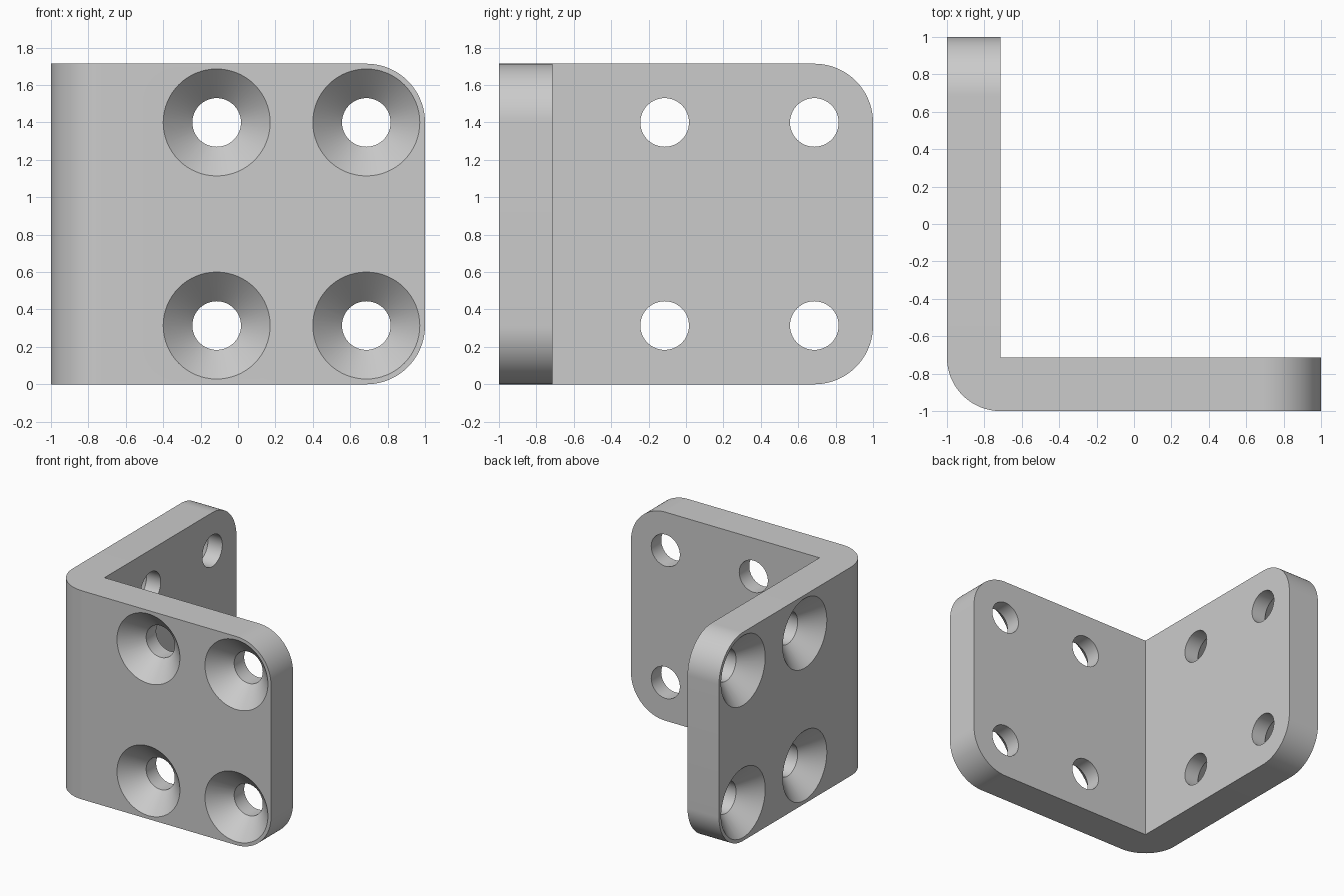
import bpy, bmesh
from math import radians, pi
from mathutils import Matrix

cube = bpy.data.objects.get("Cube")
if cube:
    bpy.data.objects.remove(cube, do_unlink=True)

HEIGHT, THICK = 1.714, 0.286
CORNER = 0.314                      # rounded plate corners, concentric with outer holes
HOLE_R, SINK_R = 0.13, 0.286
ALONG = (-0.114, 0.686)
LEVELS = (CORNER, HEIGHT - CORNER)

grey = bpy.data.materials.new("plain grey")
grey.use_nodes = True
colour = (0.6, 0.6, 0.6, 1)
grey.diffuse_color = colour
grey.node_tree.nodes["Principled BSDF"].inputs["Base Color"].default_value = colour


def make_object(name, bm):
    bmesh.ops.recalc_face_normals(bm, faces=bm.faces)
    mesh = bpy.data.meshes.new(name)
    bm.to_mesh(mesh)
    bm.free()
    mesh.materials.append(grey)
    obj = bpy.data.objects.new(name, mesh)
    bpy.context.collection.objects.link(obj)
    return obj


def round_edges(bm, test, radius):
    edges = [e for e in bm.edges if test(*(v.co for v in e.verts))]
    bmesh.ops.bevel(bm, geom=edges, offset=radius, segments=24,
                    profile=0.5, affect='EDGES', clamp_overlap=False)


# L-shaped angle bracket, extruded upward
inner = THICK - 1
outline = [(-1, -1), (1, -1), (1, inner), (inner, inner), (inner, 1), (-1, 1)]
bm = bmesh.new()
base = bm.faces.new([bm.verts.new((x, y, 0)) for x, y in outline])
top = bmesh.ops.extrude_face_region(bm, geom=[base])["geom"]
bmesh.ops.translate(bm, vec=(0, 0, HEIGHT),
                    verts=[v for v in top if isinstance(v, bmesh.types.BMVert)])
bmesh.ops.recalc_face_normals(bm, faces=bm.faces)

# Rounded outer bend, then rounded free corners of both plates
round_edges(bm, lambda a, b: max(a.x, a.y, b.x, b.y) < -0.99, THICK)
round_edges(bm, lambda a, b: a.z == b.z and
            (min(a.x, b.x) > 0.99 or min(a.y, b.y) > 0.99), CORNER)
bracket = make_object("angle_bracket", bm)

# Countersunk screw holes: a turned cutter pointing inward along +y
profile = [(SINK_R, -0.1), (SINK_R, 0), (HOLE_R, SINK_R - HOLE_R), (HOLE_R, 0.4)]
SIDES = 64


def add_cutter(bm, matrix):
    rings = []
    for radius, depth in profile:
        rings.append([bm.verts.new(matrix @ Matrix.Rotation(2 * pi * i / SIDES, 4, 'Y')
                                   @ Matrix.Translation((radius, depth, 0)).translation)
                      for i in range(SIDES)])
    for low, high in zip(rings, rings[1:]):
        for i in range(SIDES):
            j = (i + 1) % SIDES
            bm.faces.new((low[i], low[j], high[j], high[i]))
    bm.faces.new(rings[0])
    bm.faces.new(rings[-1])


bm = bmesh.new()
swap = Matrix(((0, 1, 0, 0), (1, 0, 0, 0), (0, 0, 1, 0), (0, 0, 0, 1)))
for plate in (Matrix.Identity(4), swap):
    for along in ALONG:
        for level in LEVELS:
            add_cutter(bm, plate @ Matrix.Translation((along, -1, level)))
cutter = make_object("screw_hole_cutter", bm)
cutter.hide_render = True

cut = bracket.modifiers.new("screw_holes", 'BOOLEAN')
cut.operation = 'DIFFERENCE'
cut.solver = 'EXACT'
cut.object = cutter

# Bake the holes, discard the cutter and smooth the curved faces
bpy.ops.object.select_all(action='DESELECT')
bracket.select_set(True)
bpy.context.view_layer.objects.active = bracket
bpy.ops.object.modifier_apply(modifier=cut.name)
bpy.data.objects.remove(cutter, do_unlink=True)
bpy.ops.object.shade_smooth_by_angle(angle=radians(30))
